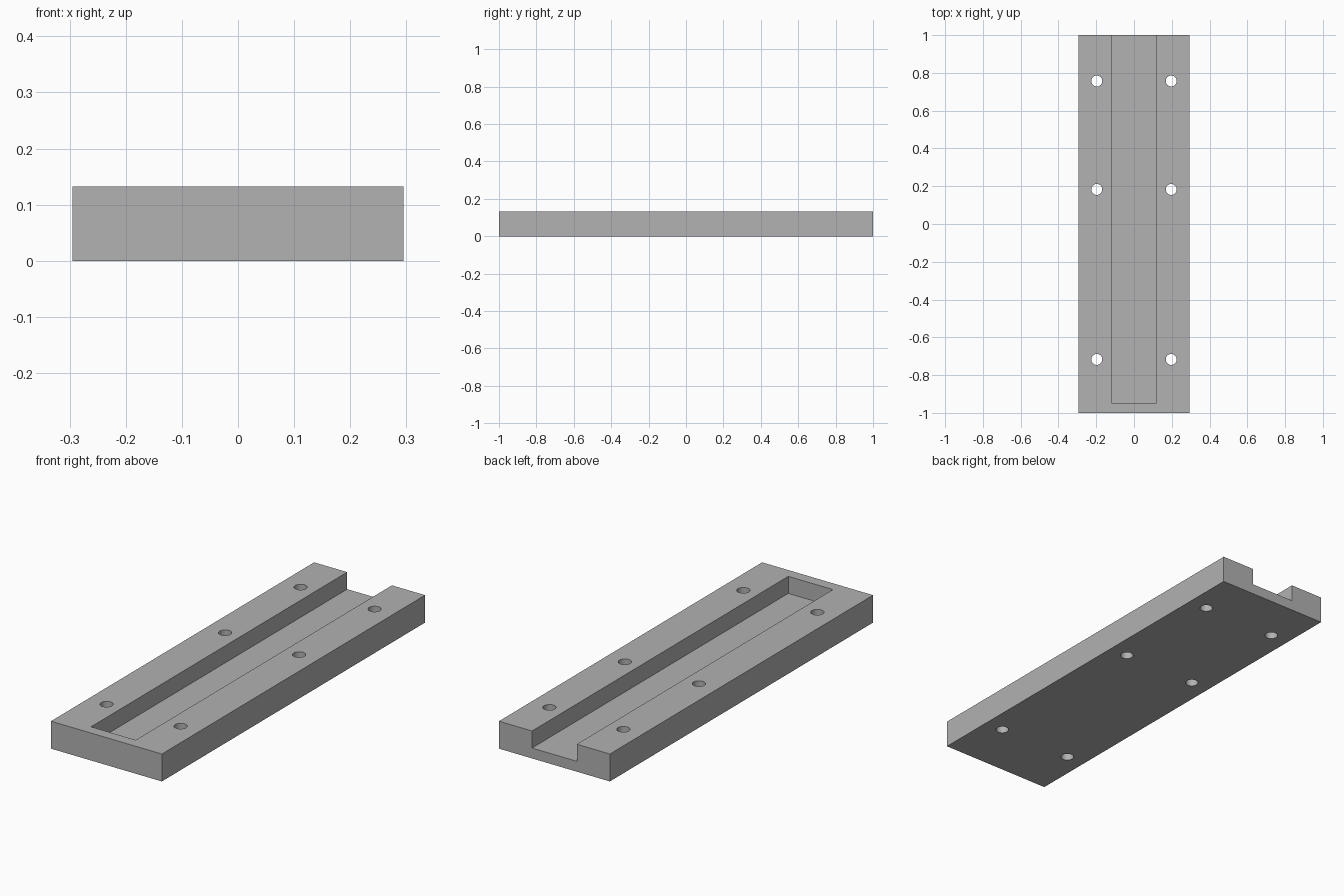
import bpy

default = bpy.data.objects.get("Cube")
if default:
    bpy.data.objects.remove(default, do_unlink=True)

WIDTH, LENGTH, HEIGHT = 0.59, 2.0, 0.132
SLOT_HALF, SLOT_START, SLOT_FLOOR = 0.119, -0.947, 0.05
HOLE_X, HOLE_RADIUS = 0.197, 0.029
HOLE_ROWS = (-0.717, 0.183, 0.757)

grey = bpy.data.materials.new("plain grey")
grey.use_nodes = True
colour = (0.445, 0.445, 0.445, 1)
grey.diffuse_color = colour
grey.node_tree.nodes["Principled BSDF"].inputs["Base Color"].default_value = colour


def box(name, low, high):
    """Axis-aligned box between two corners."""
    centre = [(a + b) / 2 for a, b in zip(low, high)]
    bpy.ops.mesh.primitive_cube_add(size=1, location=centre)
    obj = bpy.context.object
    obj.name = name
    obj.scale = [b - a for a, b in zip(low, high)]
    bpy.ops.object.transform_apply(location=True, rotation=False, scale=True)
    obj.data.materials.append(grey)
    return obj


def cut(target, cutter):
    """Subtract the cutter from the target and discard it."""
    cutter.hide_render = True
    mod = target.modifiers.new("cut", "BOOLEAN")
    mod.operation = "DIFFERENCE"
    mod.solver = "EXACT"
    mod.object = cutter
    bpy.context.view_layer.objects.active = target
    bpy.ops.object.modifier_apply(modifier=mod.name)
    bpy.data.objects.remove(cutter, do_unlink=True)


# Flat mounting plate
plate = box("slotted_plate", (-WIDTH / 2, -LENGTH / 2, 0), (WIDTH / 2, LENGTH / 2, HEIGHT))

# Channel, closed at the front and open at the back
cut(plate, box("slot_cutter", (-SLOT_HALF, SLOT_START, SLOT_FLOOR),
               (SLOT_HALF, LENGTH / 2 + 0.1, HEIGHT + 0.1)))

# Three pairs of through holes for screws
for y in HOLE_ROWS:
    for side in (-1, 1):
        bpy.ops.mesh.primitive_cylinder_add(vertices=32, radius=HOLE_RADIUS, depth=1,
                                            location=(side * HOLE_X, y, 0))
        hole = bpy.context.object
        hole.name = "hole_cutter"
        hole.data.materials.append(grey)
        cut(plate, hole)

# Smooth hole walls with crisp edges
bpy.ops.object.select_all(action="DESELECT")
plate.select_set(True)
bpy.context.view_layer.objects.active = plate
bpy.ops.object.shade_smooth_by_angle()
